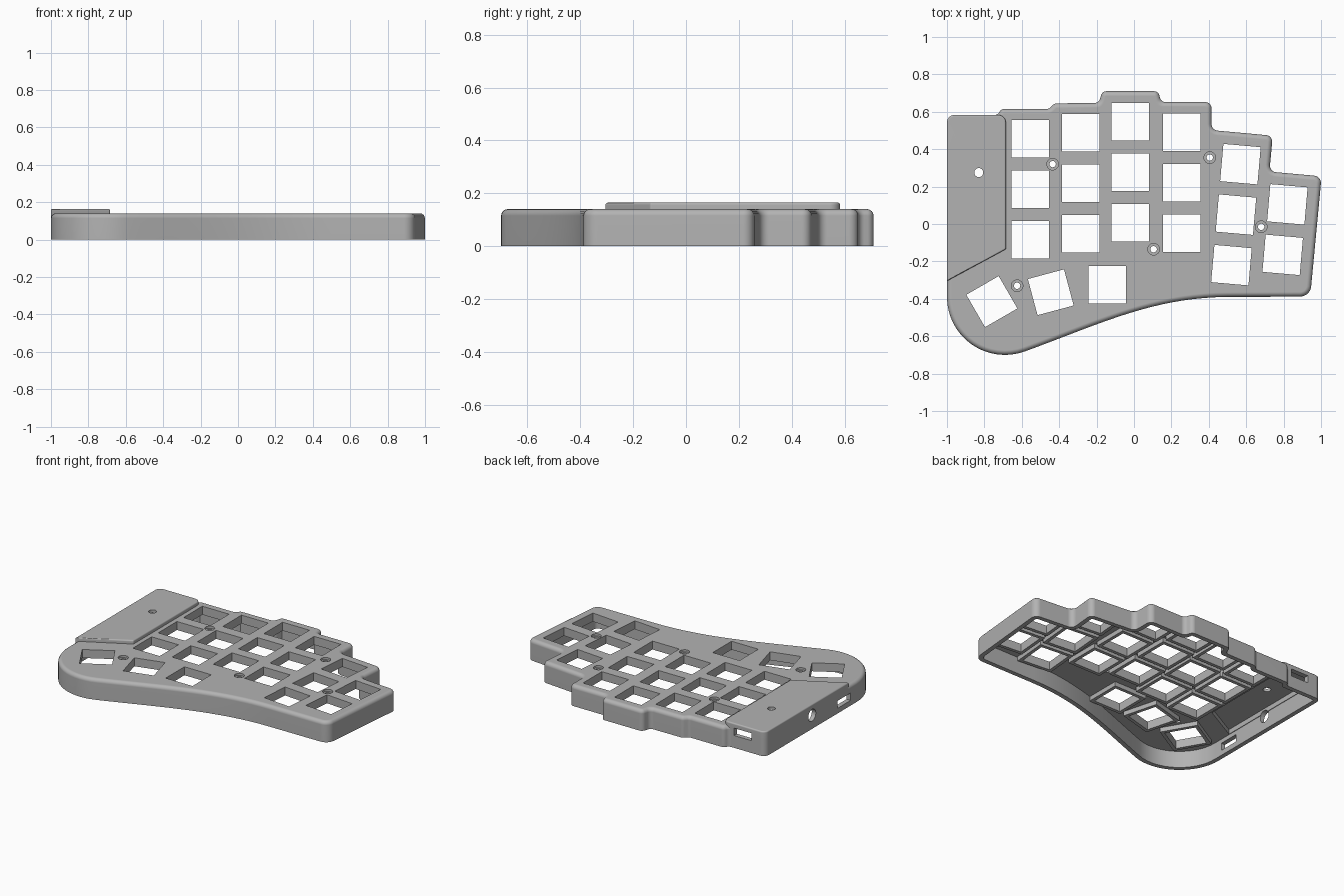
import bpy, bmesh
from math import radians, cos, sin, tan, pi
from mathutils import Vector, Matrix
from mathutils.geometry import interpolate_bezier

cube = bpy.data.objects.get("Cube")
if cube:
    bpy.data.objects.remove(cube, do_unlink=True)

grey = bpy.data.materials.new("plain grey")
grey.use_nodes = True
COLOUR = (0.45, 0.45, 0.45, 1)
grey.diffuse_color = COLOUR
grey.node_tree.nodes["Principled BSDF"].inputs["Base Color"].default_value = COLOUR

TOP = 0.14        # height of the main deck
COVER_TOP = 0.165  # height of the raised cover
WALL = 0.03
HOLE = 0.2


def make_object(name, bm):
    bmesh.ops.recalc_face_normals(bm, faces=bm.faces)
    mesh = bpy.data.meshes.new(name)
    bm.to_mesh(mesh)
    bm.free()
    mesh.materials.append(grey)
    obj = bpy.data.objects.new(name, mesh)
    bpy.context.collection.objects.link(obj)
    return obj


def ring(corners, inset):
    """Inset a counter-clockwise outline, then round each corner by its radius."""
    n = len(corners)
    pts = [Vector(c[:2]) for c in corners]
    moved, turns = [], []
    for i, p in enumerate(pts):
        a = (p - pts[i - 1]).normalized()
        b = (pts[(i + 1) % n] - p).normalized()
        na, nb = Vector((-a.y, a.x)), Vector((-b.y, b.x))
        moved.append(p + (na + nb) * inset / (1 + na.dot(nb)))
        turns.append((a.cross(b), a.angle(b)))
    out = []
    for i, p in enumerate(moved):
        r = corners[i][2]
        if r == 0:
            out.append(p)
            continue
        side, turn = turns[i]
        r = max(r - inset, 0.005) if side > 0 else r + inset
        before, after = moved[i - 1] - p, moved[(i + 1) % n] - p
        t = min(r * tan(turn / 2), 0.47 * before.length, 0.47 * after.length)
        k = 4 / 3 * tan(turn / 4) * t / tan(turn / 2)
        u, v = before.normalized(), after.normalized()
        out += interpolate_bezier(p + u * t, p + u * (t - k),
                                  p + v * (t - k), p + v * t, 8)
    return [q.to_2d() for q in out]


def loft(name, corners, levels):
    """Solid made of stacked outlines, each level being (height, inset)."""
    bm = bmesh.new()
    rings = [[bm.verts.new((p.x, p.y, z)) for p in ring(corners, d)]
             for z, d in levels]
    for low, high in zip(rings, rings[1:]):
        for i in range(len(low)):
            bm.faces.new((low[i - 1], low[i], high[i], high[i - 1]))
    bm.faces.new(rings[0])
    bm.faces.new(rings[-1])
    return make_object(name, bm)


def rounded_top(top, size, steps=4):
    angles = [pi / 2 * i / steps for i in range(steps + 1)]
    return [(top - size + size * sin(a), size - size * cos(a)) for a in angles]


def boxes(name, places, size, low, high):
    """A group of square blocks, each place being (x, y, degrees)."""
    bm = bmesh.new()
    for x, y, deg in places:
        m = (Matrix.Translation((x, y, (low + high) / 2))
             @ Matrix.Rotation(radians(deg), 4, "Z")
             @ Matrix.Diagonal((size, size, high - low, 1)))
        bmesh.ops.create_cube(bm, size=1, matrix=m)
    return make_object(name, bm)


def pegs(name, places, radius, low, high):
    bm = bmesh.new()
    for x, y in places:
        bmesh.ops.create_cone(bm, cap_ends=True, segments=24, radius1=radius,
                              radius2=radius, depth=high - low,
                              matrix=Matrix.Translation((x, y, (low + high) / 2)))
    return make_object(name, bm)


def combine(target, tool, operation="DIFFERENCE"):
    mod = target.modifiers.new("combine", "BOOLEAN")
    mod.operation, mod.object, mod.solver = operation, tool, "EXACT"
    bpy.context.view_layer.update()
    graph = bpy.context.evaluated_depsgraph_get()
    mesh = bpy.data.meshes.new_from_object(target.evaluated_get(graph))
    target.modifiers.clear()
    target.data = mesh
    bpy.data.objects.remove(tool, do_unlink=True)


# Case outline: round thumb end, sweeping front edge, stepped back edge
outline = []
for i in range(17):
    a = radians(180 + 110 * i / 16)
    outline.append((-0.69 + 0.31 * cos(a), -0.39 + 0.31 * sin(a), 0))
sweep = interpolate_bezier(Vector((*outline[-1][:2], 0)), Vector((-0.19, -0.538, 0)),
                           Vector((0.1, -0.392, 0)), Vector((0.5, -0.39, 0)), 20)
outline += [(p.x, p.y, 0) for p in sweep[1:]]
outline += [(0.942, -0.388, 0.06), (1.003, 0.255, 0.04), (0.724, 0.28, 0.035),
            (0.742, 0.472, 0.035), (0.415, 0.502, 0.035), (0.415, 0.652, 0.035),
            (0.145, 0.652, 0.03), (0.13, 0.71, 0.03), (-0.17, 0.71, 0.03),
            (-0.188, 0.647, 0.03), (-0.425, 0.645, 0.03), (-0.455, 0.615, 0.03),
            (-0.71, 0.615, 0.03), (-0.73, 0.583, 0.03), (-1, 0.583, 0.04)]

# Key positions: straight columns, tilted columns, thumb keys
PITCH = 0.27
keys = [(x, y + PITCH * row, 0) for row in (-1, 0, 1)
        for x, y in ((-0.555, 0.185), (-0.285, 0.217), (-0.02, 0.277), (0.255, 0.22))]
keys += [(0.545 + 0.024 * r, 0.05 + PITCH * r, -5) for r in (-1, 0, 1)]
keys += [(0.795 + 0.025 * r, -0.165 + PITCH * r, -5) for r in (0, 1)]
keys += [(-0.76, -0.415, 30), (-0.445, -0.365, 15), (-0.142, -0.325, 0)]
screws = [(-0.435, 0.32), (0.405, 0.355), (0.68, -0.015), (0.105, -0.135), (-0.625, -0.33)]

# Outer shell with a raised cover over the electronics
case = loft("keyboard_case", outline, [(0, 0)] + rounded_top(TOP, 0.025))
cover_outline = [(-1, -0.305, 0), (-0.685, -0.135, 0.01),
                 (-0.685, 0.583, 0.04), (-1, 0.583, 0.04)]
cover = loft("cover", cover_outline, [(0.06, 0)] + rounded_top(COVER_TOP, 0.009, 3))
combine(case, cover, "UNION")

# Hollow underside, leaving a collar around each key opening
cavity = loft("cavity", outline, [(-0.05, WALL), (0.113, WALL)])
combine(cavity, boxes("collars", keys, HOLE + 0.045, 0.083, 0.2))
combine(case, cavity)
combine(case, loft("cover_cavity", cover_outline, [(-0.05, 0.034), (0.145, 0.034)]))

# Key openings, screw recesses and the reset hole
combine(case, boxes("key_openings", keys, HOLE, -0.1, 0.3))
combine(case, pegs("screw_recesses", screws, 0.031, 0.125, 0.3))
combine(case, pegs("screw_holes", screws, 0.017, -0.1, 0.3))
combine(case, pegs("reset_hole", [(-0.83, 0.275)], 0.024, -0.1, 0.3))


# Side ports: connector slot at the back, round jack and switch slot on the left
def slot(name, centre, size):
    bm = bmesh.new()
    bmesh.ops.create_cube(bm, size=1, matrix=Matrix.Translation(centre)
                          @ Matrix.Diagonal((*size, 1)))
    return make_object(name, bm)


combine(case, slot("connector_slot", (-0.833, 0.58, 0.108), (0.13, 0.12, 0.05)))
combine(case, slot("switch_slot", (-1, -0.256, 0.06), (0.12, 0.14, 0.05)))
jack = pegs("jack_hole", [(0, 0)], 0.04, -0.06, 0.06)
jack.data.transform(Matrix.Translation((-1, 0.085, 0.092)) @ Matrix.Rotation(pi / 2, 4, "Y"))
combine(case, jack)

# Smooth rounded edges, crisp flat faces
bpy.ops.object.select_all(action="DESELECT")
case.select_set(True)
bpy.context.view_layer.objects.active = case
bpy.ops.object.shade_smooth_by_angle(angle=radians(32))
weighted = case.modifiers.new("even shading", "WEIGHTED_NORMAL")
weighted.keep_sharp = True
